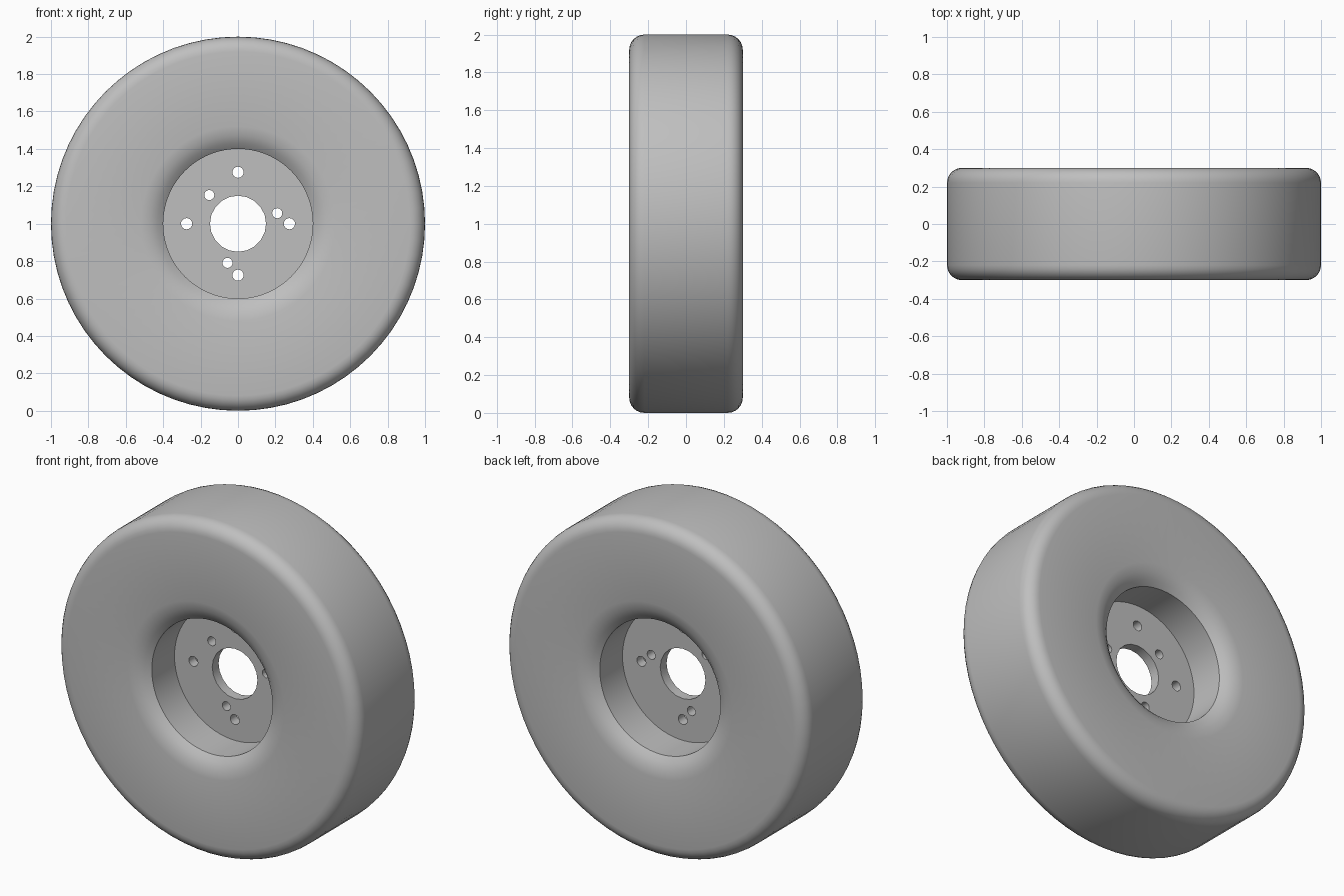
import bpy, bmesh
from math import sin, cos, pi, radians
from mathutils import Matrix

cube = bpy.data.objects.get("Cube")
if cube:
    bpy.data.objects.remove(cube, do_unlink=True)

grey = bpy.data.materials.new("plain grey")
grey.use_nodes = True
colour = (0.52, 0.52, 0.52, 1)
grey.diffuse_color = colour
grey.node_tree.nodes["Principled BSDF"].inputs["Base Color"].default_value = colour

AXLE_Z = 1.0
HALF_WIDTH = 0.3
FILLET = 0.08
BORE = 0.4


def finish(name, bm):
    bmesh.ops.recalc_face_normals(bm, faces=bm.faces)
    mesh = bpy.data.meshes.new(name)
    bm.to_mesh(mesh)
    bm.free()
    obj = bpy.data.objects.new(name, mesh)
    bpy.context.collection.objects.link(obj)
    obj.location.z = AXLE_Z
    mesh.materials.append(grey)
    return obj


def smooth(obj, degrees):
    bpy.ops.object.select_all(action='DESELECT')
    obj.select_set(True)
    bpy.context.view_layer.objects.active = obj
    bpy.ops.object.shade_smooth_by_angle(angle=radians(degrees))


def lathe(name, profile, sides):
    """Spin a closed (radius, y) profile around the y axis."""
    bm = bmesh.new()
    rings = []
    for i in range(sides):
        a = 2 * pi * i / sides
        rings.append([bm.verts.new((r * cos(a), y, r * sin(a))) for r, y in profile])
    n = len(profile)
    for i in range(sides):
        a, b = rings[i], rings[(i + 1) % sides]
        for j in range(n):
            k = (j + 1) % n
            bm.faces.new((a[j], a[k], b[k], b[j]))
    return finish(name, bm)


def add_rod(bm, x, z, radius, depth, sides):
    """Cylinder along y."""
    place = Matrix.Translation((x, 0, z)) @ Matrix.Rotation(pi / 2, 4, 'X')
    bmesh.ops.create_cone(bm, cap_ends=True, segments=sides, radius1=radius,
                          radius2=radius, depth=depth, matrix=place)


# Tyre: rounded shoulders outside, soft lip running into the bore
half = [(BORE, 0.245), (0.43, 0.27), (0.47, 0.29), (0.52, HALF_WIDTH)]
for i in range(7):
    a = pi / 2 * (1 - i / 6)
    half.append((1 - FILLET + FILLET * cos(a), HALF_WIDTH - FILLET + FILLET * sin(a)))
profile = half + [(r, -y) for r, y in reversed(half)]
tyre = lathe("tyre", profile, 72)
smooth(tyre, 30)

# Hub plate
bm = bmesh.new()
add_rod(bm, 0, 0, BORE, 0.06, 72)
hub = finish("hub_plate", bm)

# Holes: centre, four bolts, three pins
bm = bmesh.new()
add_rod(bm, 0, 0, 0.15, 0.2, 20)
for i in range(4):
    a = i * pi / 2
    add_rod(bm, 0.275 * cos(a), 0.275 * sin(a), 0.03, 0.2, 16)
for i in range(3):
    a = radians(15 + 120 * i)
    add_rod(bm, 0.217 * cos(a), 0.217 * sin(a), 0.027, 0.2, 16)
cutter = finish("hole_cutter", bm)
cutter.hide_render = True
cutter.hide_set(True)

bpy.context.view_layer.objects.active = hub
cut = hub.modifiers.new("holes", 'BOOLEAN')
cut.operation = 'DIFFERENCE'
cut.solver = 'EXACT'
cut.object = cutter
bpy.ops.object.modifier_apply(modifier=cut.name)
bpy.data.objects.remove(cutter, do_unlink=True)
smooth(hub, 30)
